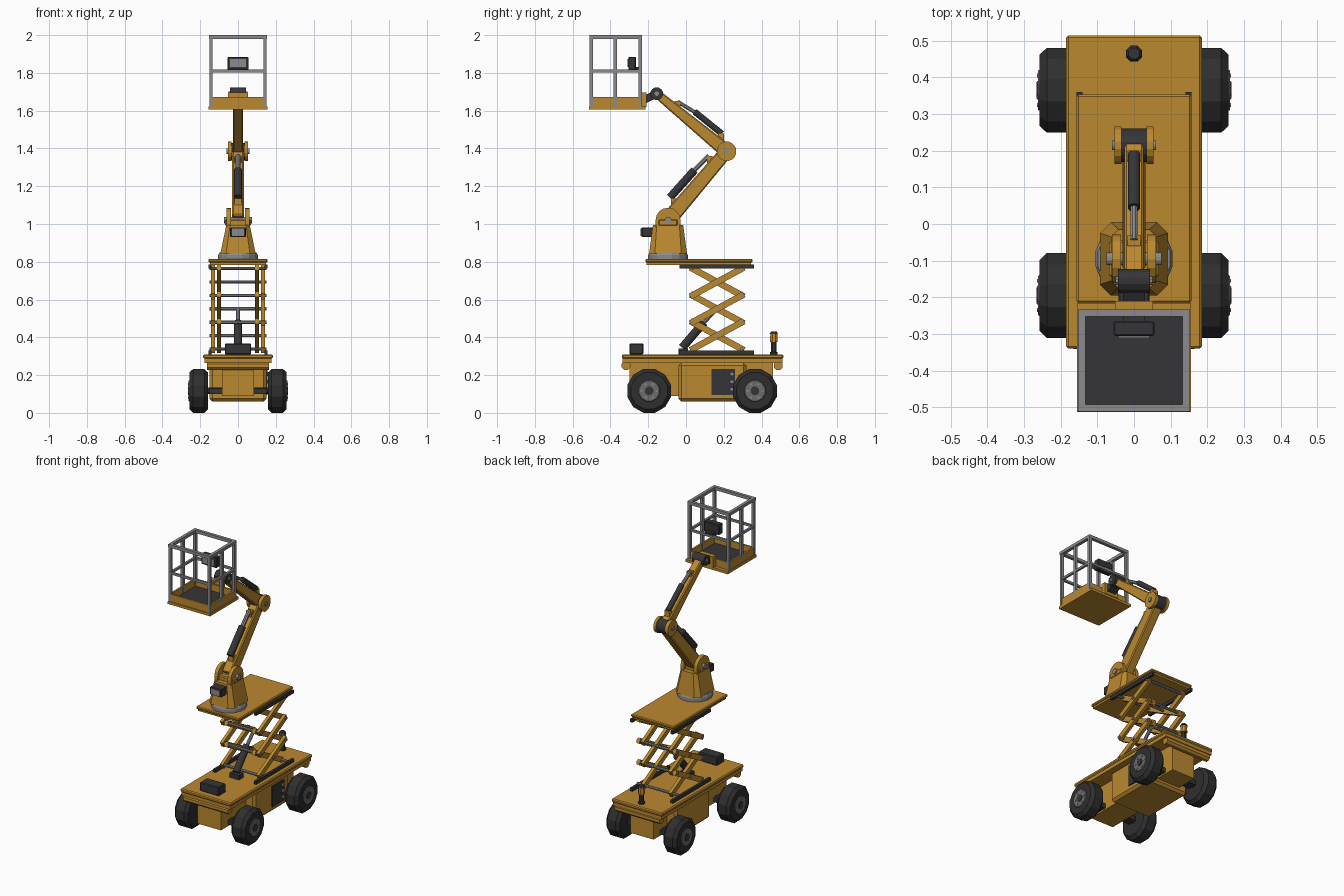
import bpy, bmesh, math
from mathutils import Vector

cube = bpy.data.objects.get("Cube")
if cube:
    bpy.data.objects.remove(cube)


def material(name, r, g, b):
    m = bpy.data.materials.new(name)
    m.use_nodes = True
    m.diffuse_color = (r, g, b, 1)
    m.node_tree.nodes["Principled BSDF"].inputs["Base Color"].default_value = (r, g, b, 1)
    return m


YELLOW = material("safety yellow", 0.50, 0.25, 0.028)
DARK = material("dark grey", 0.036, 0.036, 0.038)
TYRE = material("tyre rubber", 0.028, 0.028, 0.028)
STEEL = material("steel grey", 0.26, 0.26, 0.27)
RIM = material("rim grey", 0.15, 0.15, 0.155)
AMBER = material("amber lamp", 0.60, 0.24, 0.02)


def finish(name, bm, mat, bevel=0):
    bmesh.ops.recalc_face_normals(bm, faces=bm.faces)
    me = bpy.data.meshes.new(name)
    bm.to_mesh(me)
    bm.free()
    me.materials.append(mat)
    ob = bpy.data.objects.new(name, me)
    bpy.context.collection.objects.link(ob)
    if bevel:
        mod = ob.modifiers.new("bevel", "BEVEL")
        mod.width, mod.segments = bevel, 1
    return ob


def loft(name, rings, mat, bevel=0):
    """Skin equal-length rings of points and cap both ends."""
    bm = bmesh.new()
    loops = [[bm.verts.new(p) for p in ring] for ring in rings]
    n = len(loops[0])
    for a, b in zip(loops, loops[1:]):
        for i in range(n):
            j = (i + 1) % n
            bm.faces.new((a[i], a[j], b[j], b[i]))
    bm.faces.new(loops[0])
    bm.faces.new(loops[-1])
    return finish(name, bm, mat, bevel)


def box(name, mat, x, y, z, bevel=0):
    rings = [[(x[0], y[0], h), (x[1], y[0], h), (x[1], y[1], h), (x[0], y[1], h)] for h in z]
    return loft(name, rings, mat, bevel)


def lathe(name, p, q, stations, mat, sides=12):
    """Stations are (fraction along p to q, radius)."""
    p, q = Vector(p), Vector(q)
    d = (q - p).normalized()
    u = d.cross(Vector((0, 0, 1) if abs(d.z) < 0.9 else (0, 1, 0))).normalized()
    v = d.cross(u)
    turn = [math.tau * (i + 0.5) / sides for i in range(sides)]
    return loft(name, [[p.lerp(q, t) + r * (math.cos(a) * u + math.sin(a) * v) for a in turn]
                       for t, r in stations], mat)


def rod(name, p, q, r, mat, sides=12):
    return lathe(name, p, q, [(0, r), (1, r)], mat, sides)


def beam(name, p, q, w0, w1, x, mat, bevel=0):
    """Box beam in the side plane between (y, z) points p and q."""
    p, q = Vector(p), Vector(q)
    d = (q - p).normalized()
    n = Vector((-d.y, d.x))
    side = [p + n * w0 / 2, q + n * w1 / 2, q - n * w1 / 2, p - n * w0 / 2]
    return loft(name, [[(h, *c) for c in side] for h in x], mat, bevel)


def span(s, a, b):
    return sorted((s * a, s * b))


# Chassis
box("deck_upper", YELLOW, (-.185, .185), (-.34, .515), (.287, .31), .006)
box("deck_lower", YELLOW, (-.178, .178), (-.335, .51), (.265, .287))
box("chassis_frame", YELLOW, (-.085, .085), (-.30, .46), (.09, .266))
box("chassis_body", YELLOW, (-.15, .15), (-.04, .32), (.06, .266), .015)
for name, y in (("front", -.318), ("rear", .488)):
    rod(name + "_bumper", (-.165, y, .25), (.165, y, .25), .025, YELLOW, 8)

# Side service panel with knobs
box("service_panel", DARK, (.148, .157), (.135, .26), (.095, .232))
for z in (.125, .165, .205):
    rod("panel_knob", (.155, .243, z), (.166, .243, z), .011, STEEL, 8)

# Wheels and axles
for label, y in (("front", -.195), ("rear", .365)):
    rod(label + "_axle", (-.17, y, .117), (.17, y, .117), .018, DARK, 8)
    box(label + "_axle_beam", DARK, (-.15, .15), (y - .03, y + .03), (.1, .13))
    for s in (-1, 1):
        def at(x):
            return (s * x, y, .1165)
        lathe(label + "_tyre", at(.158), at(.258),
              [(0, .075), (0, .1), (.2, .12), (.8, .12), (1, .1), (1, .06)], TYRE)
        lathe(label + "_rim", at(.25), at(.262), [(0, .065), (1, .055)], RIM)
        rod(label + "_hub", at(.255), at(.266), .024, DARK, 8)
        for k in range(6):
            a = math.tau * k / 6
            c = (y + .04 * math.cos(a), .1165 + .04 * math.sin(a))
            rod(label + "_wheel_bolt", (s * .258, *c), (s * .265, *c), .006, STEEL, 6)

# Deck equipment
box("battery_box", DARK, (-.07, .07), (-.30, -.225), (.31, .368), .005)
lathe("beacon_base", (0, .465, .31), (0, .465, .38), [(0, .022), (.15, .022), (.2, .015), (1, .015)], DARK, 8)
lathe("beacon_lamp", (0, .465, .375), (0, .465, .42), [(0, .022), (1, .02)], AMBER, 8)
lathe("beacon_cap", (0, .465, .418), (0, .465, .432), [(0, .024), (1, .016)], DARK, 8)

# Scissor lift: three crossed stages on each side
LOW, STEP, NEAR, FAR = .338, .142, .035, .295
for s in (-1, 1):
    for z in (.31, .765):
        box("slide_rail", DARK, span(s, .14, .157), (-.035, .36), (z, z + .021))
    for k in range(3):
        z0, z1 = LOW + k * STEP, LOW + (k + 1) * STEP
        beam("outer_scissor_arm", (NEAR - .012, z0 - .006), (FAR + .012, z1 + .006), .034, .034,
             span(s, .122, .143), YELLOW)
        beam("inner_scissor_arm", (FAR + .012, z0 - .006), (NEAR - .012, z1 + .006), .034, .034,
             span(s, .09, .112), YELLOW)
for k in range(7):
    z = LOW + k * STEP / 2
    for y in ((NEAR, FAR) if k % 2 == 0 else ((NEAR + FAR) / 2,)):
        rod("scissor_pin", (-.15, y, z), (.15, y, z), .009, STEEL, 8)
rod("lift_cylinder", (0, -.02, .345), (0, .095, .48), .023, DARK)
rod("lift_piston", (0, .09, .474), (0, .165, .55), .011, STEEL, 8)
box("lift_cylinder_foot", DARK, (-.035, .035), (-.04, .01), (.31, .34))

# Upper platform
box("platform_frame", YELLOW, (-.148, .148), (-.208, .345), (.784, .798))
box("platform_top", YELLOW, (-.157, .157), (-.215, .353), (.796, .814), .005)

# Turret
PIV = (-.095, 1.02)
lathe("slew_ring", (0, -.095, .813), (0, -.095, .85), [(0, .107), (.6, .107), (1, .1)], STEEL, 16)


def octagon(hx, hy, cut, z):
    corners = [(hx, hy - cut), (hx - cut, hy), (cut - hx, hy), (-hx, hy - cut)]
    return [(x, y - .095, z) for x, y in corners + [(-x, -y) for x, y in corners]]


loft("turret", [octagon(.093, .1, .03, .845), octagon(.062, .08, .02, .995)], YELLOW)
box("pivot_block", YELLOW, (-.068, .068), (-.145, -.045), (.99, 1.025), .006)
arc = [math.pi * i / 8 for i in range(9)]
ear = [(PIV[0] + .066 * math.cos(a), PIV[1] + .066 * math.sin(a)) for a in arc]
ear += [(PIV[0] - .066, .985), (PIV[0] + .066, .985)]
for s in (-1, 1):
    loft("turret_ear", [[(x, *c) for c in ear] for x in span(s, .036, .06)], YELLOW)
rod("turret_pin", (-.075, *PIV), (.075, *PIV), .018, STEEL)
box("turret_control_box", DARK, (-.042, .042), (-.235, -.165), (.93, .982), .004)
box("turret_control_screen", STEEL, (-.033, .033), (-.242, -.234), (.937, .975))

# Boom
ELBOW, TIP = (.215, 1.385), (-.155, 1.69)
beam("lower_boom", PIV, ELBOW, .085, .07, (-.031, .031), YELLOW, .006)
beam("upper_boom", ELBOW, TIP, .075, .045, (-.026, .026), YELLOW, .006)
rod("elbow_core", (-.036, *ELBOW), (.036, *ELBOW), .046, DARK, 16)
for s in (-1, 1):
    rod("elbow_disc", (s * .034, *ELBOW), (s * .053, *ELBOW), .052, YELLOW, 16)
rod("elbow_pin", (-.06, *ELBOW), (.06, *ELBOW), .014, STEEL)
rod("lower_boom_cylinder", (0, -.085, 1.14), (0, .045, 1.285), .022, DARK)
rod("lower_boom_piston", (0, .04, 1.28), (0, .12, 1.362), .013, STEEL, 8)
rod("upper_boom_cylinder", (0, .19, 1.478), (0, .045, 1.595), .017, DARK)
rod("upper_boom_piston", (0, .05, 1.59), (0, -.045, 1.648), .011, STEEL, 8)
for name, y, z in (("lower_mount", -.065, 1.12), ("lower_tip_mount", .125, 1.345),
                   ("upper_mount", .185, 1.465), ("upper_tip_mount", -.045, 1.635)):
    box(name, YELLOW, (-.018, .018), (y - .015, y + .015), (z - .022, z + .015))

# Basket joint
rod("tip_hub", (-.043, *TIP), (.043, *TIP), .034, DARK)
rod("tip_pin", (-.05, *TIP), (.05, *TIP), .012, STEEL, 8)
beam("tip_link", TIP, (-.225, 1.655), .04, .04, (-.03, .03), DARK)
box("basket_bracket", YELLOW, (-.052, .052), (-.24, -.21), (1.62, 1.695))

# Basket
box("basket_floor", YELLOW, (-.155, .155), (-.513, -.215), (1.605, 1.622))
box("floor_mat", DARK, (-.135, .135), (-.495, -.25), (1.621, 1.628))
for s in (-1, 1):
    box("side_kick_plate", YELLOW, span(s, .138, .15), (-.507, -.237), (1.62, 1.672))
for y in (-.507, -.249):
    box("end_kick_plate", YELLOW, (-.15, .15), (y, y + .012), (1.62, 1.672))
for s in (-1, 1):
    for y in (-.502, -.374, -.243):
        box("basket_post", STEEL, span(s, .134, .152), (y - .009, y + .009), (1.62, 1.99))
    for z, r in ((1.99, .01), (1.81, .007)):
        box("side_rail", STEEL, span(s, .143 - r, .143 + r), (-.512, -.233), (z - r, z + r))
for y in (-.502, -.243):
    for z, r in ((1.99, .01), (1.81, .007)):
        box("end_rail", STEEL, (-.152, .152), (y - r, y + r), (z - r, z + r))

# Basket controls
box("control_panel", DARK, (-.056, .056), (-.305, -.265), (1.816, 1.885), .004)
box("control_screen", STEEL, (-.042, .042), (-.311, -.304), (1.83, 1.873))
box("control_bracket", DARK, (-.03, .03), (-.27, -.24), (1.805, 1.83))
